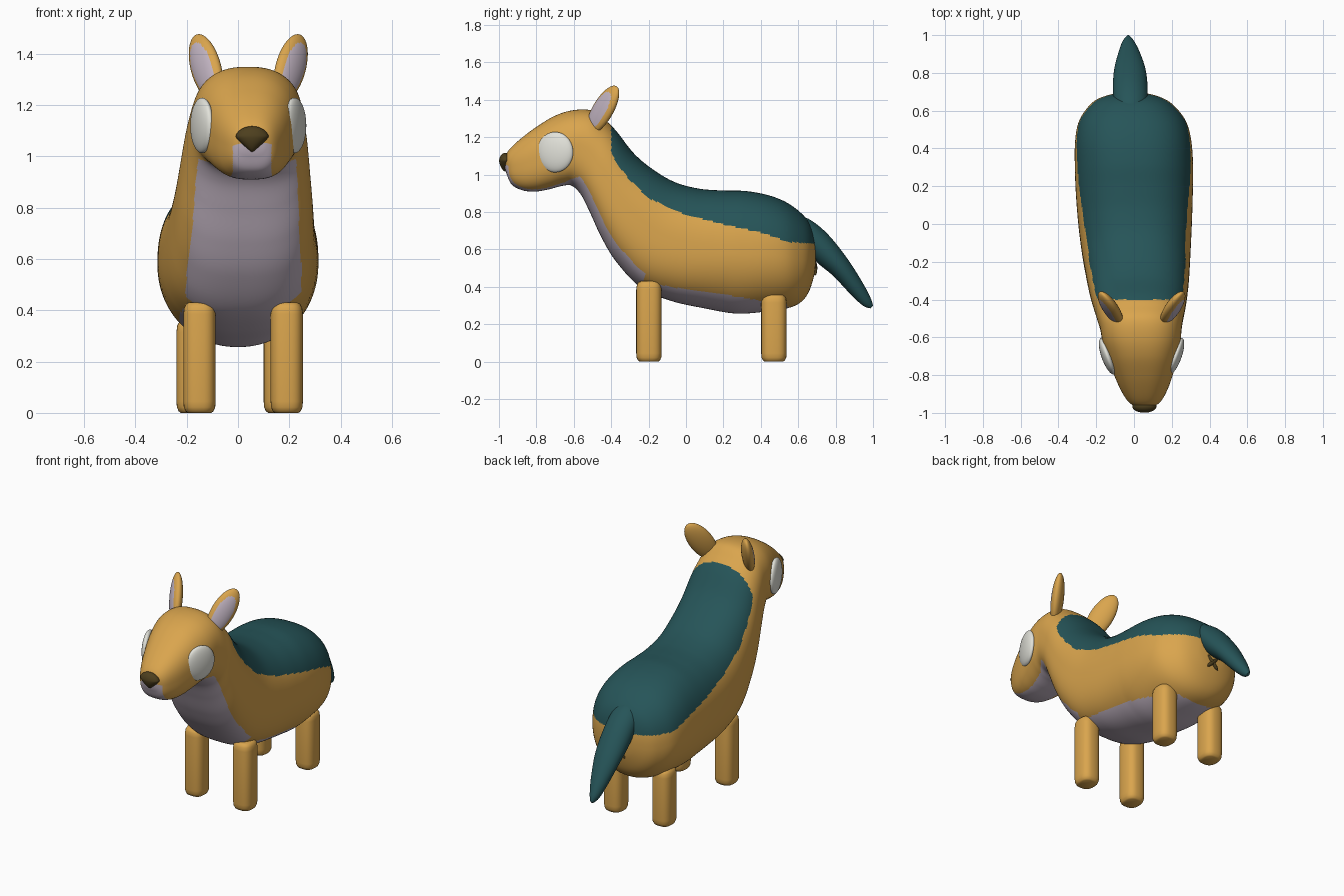
import bpy, bmesh, math
from mathutils import Vector, Matrix

if "Cube" in bpy.data.objects:
    bpy.data.objects.remove(bpy.data.objects["Cube"])

def material(name, rgb):
    m = bpy.data.materials.new(name)
    m.diffuse_color = (*rgb, 1)
    m.use_nodes = True
    m.node_tree.nodes["Principled BSDF"].inputs["Base Color"].default_value = m.diffuse_color
    return m

GOLD = material("gold fur", (0.70, 0.376, 0.075))
TEAL = material("dark teal fur", (0.019, 0.089, 0.098))
LILAC = material("pale lilac fur", (0.53, 0.45, 0.53))
WHITE = material("eye white", (0.76, 0.76, 0.70))
BROWN = material("dark brown", (0.075, 0.05, 0.013))

def finish(name, bm, mats):
    bmesh.ops.recalc_face_normals(bm, faces=bm.faces)
    me = bpy.data.meshes.new(name)
    bm.to_mesh(me)
    bm.free()
    ob = bpy.data.objects.new(name, me)
    bpy.context.collection.objects.link(ob)
    for m in mats:
        me.materials.append(m)
    bpy.ops.object.select_all(action='DESELECT')
    ob.select_set(True)
    bpy.context.view_layer.objects.active = ob
    bpy.ops.object.shade_smooth_by_angle(angle=math.radians(50))
    return ob

def interp(pts, x):
    if x <= pts[0][0]:
        return pts[0][1]
    for (a, b), (c, d) in zip(pts, pts[1:]):
        if x <= c:
            return b + (d - b) * (x - a) / (c - a)
    return pts[-1][1]

def catmull(rows, steps):
    out = []
    for i in range(len(rows) - 1):
        p0, p1, p2, p3 = (rows[min(max(i + k, 0), len(rows) - 1)] for k in (-1, 0, 1, 2))
        for s in range(steps):
            t = s / steps
            out.append([0.5 * (2*b + (c - a)*t + (2*a - 5*b + 4*c - d)*t*t + (3*b - a - 3*c + d)*t**3)
                        for a, b, c, d in zip(p0, p1, p2, p3)])
    out.append(list(rows[-1]))
    return out

def spow(v, e):
    return math.copysign(abs(v) ** e, v)

def loft(name, rows, steps, seg, mats, upper=2.0, lower=lambda y: 2.0, rule=None):
    """Rows are: top y, top z, bottom y, bottom z, half width, centre x."""
    bm = bmesh.new()
    rings = []
    for ty, tz, by, bz, w, cx in catmull(rows, steps):
        ring = []
        for k in range(seg):
            a = 2 * math.pi * (k + 0.5) / seg
            s = math.sin(a)
            e = 2 / (upper if s > 0 else lower(by))
            h = spow(s, e)
            ring.append(bm.verts.new((cx + w * spow(math.cos(a), e),
                                      (ty + by)/2 + (ty - by)/2*h, (tz + bz)/2 + (tz - bz)/2*h)))
        rings.append(ring)
    for r, q in zip(rings, rings[1:]):
        for k in range(seg):
            f = bm.faces.new((r[k], r[(k+1) % seg], q[(k+1) % seg], q[k]))
            if rule:
                f.material_index = rule(f.calc_center_median(), k >= seg // 2)
    bm.faces.new(rings[0])
    bm.faces.new(rings[-1])
    return finish(name, bm, mats)

# Body with neck and head: one loft, coloured by region
BODY = [
    (-.972, 1.065, -.970, 1.045, .012, .055), (-.965, 1.10, -.958, 1.00, .055, .055),
    (-.94, 1.14, -.93, .945, .090, .055), (-.88, 1.195, -.87, .915, .125, .053),
    (-.80, 1.255, -.80, .910, .155, .050), (-.70, 1.315, -.73, .922, .182, .045),
    (-.60, 1.345, -.66, .940, .205, .040), (-.50, 1.342, -.61, .940, .215, .037),
    (-.43, 1.29, -.56, .890, .228, .033), (-.37, 1.23, -.51, .790, .242, .030),
    (-.28, 1.115, -.45, .660, .258, .025), (-.18, 1.03, -.37, .530, .272, .020),
    (-.06, .960, -.24, .395, .287, .012), (.07, .925, -.08, .325, .300, .006),
    (.20, .915, .10, .285, .309, .002), (.32, .912, .27, .257, .313, 0),
    (.44, .890, .43, .268, .308, -.004), (.54, .850, .54, .285, .285, -.008),
    (.62, .790, .61, .315, .235, -.012), (.665, .730, .655, .370, .180, -.015),
    (.69, .650, .685, .460, .100, -.015), (.696, .570, .695, .540, .015, -.015)]
BACK = [(-.40, 1.12), (-.37, 1.06), (-.30, .97), (-.20, .875), (0, .785),
        (.20, .735), (.40, .69), (.55, .64), (.70, .63)]
BIB = [(-.90, .075), (-.75, .09), (-.65, .12), (-.57, .19), (-.50, .20), (-.30, .225)]
BELLY = [(-.25, .43), (-.13, .41), (0, .385), (.20, .36), (.40, .325), (.53, .315), (.58, .25)]
MIDDLE = [(-.9, .055), (-.6, .037), (-.25, .022)]

def fur(c, low):
    if c.y > -.40 and c.z > interp(BACK, c.y):
        return 1
    if c.y > -.22:
        return 2 if c.z < interp(BELLY, c.y) else 0
    return 2 if low and abs(c.x - interp(MIDDLE, c.y)) < interp(BIB, c.y) else 0

loft("body", BODY, 10, 200, [GOLD, TEAL, LILAC], 2.4,
     lambda y: interp([(-.3, 2.8), (.2, 2.1)], y), fur)

# Tail
TAIL = [(.60, .785, .56, .72, .05, -.018), (.67, .755, .60, .65, .085, -.018),
        (.76, .680, .69, .54, .092, -.02), (.86, .555, .785, .46, .082, -.022),
        (.94, .430, .88, .36, .055, -.026), (.985, .345, .945, .30, .03, -.03),
        (1.0, .300, .985, .285, .008, -.03)]
loft("tail", TAIL, 5, 40, [TEAL])

# Legs: rounded square posts
def leg(name, x, y, top):
    bm = bmesh.new()
    rings = []
    for z, s in ((0, .72), (.006, .86), (.022, .97), (.045, 1), (top - .045, 1),
                 (top - .02, .95), (top - .005, .82), (top, .65)):
        ring = []
        for k in range(32):
            a = 2 * math.pi * k / 32
            ring.append(bm.verts.new((x + .063 * s * spow(math.cos(a), .75),
                                      y + .068 * s * spow(math.sin(a), .75), z)))
        rings.append(ring)
    for r, q in zip(rings, rings[1:]):
        for k in range(32):
            bm.faces.new((r[k], r[(k+1) % 32], q[(k+1) % 32], q[k]))
    bm.faces.new(rings[0])
    bm.faces.new(rings[-1])
    finish(name, bm, [GOLD])

leg("front_leg_left", -.15, -.198, .43)
leg("front_leg_right", .19, -.198, .43)
leg("back_leg_left", -.177, .47, .36)
leg("back_leg_right", .163, .47, .36)

def ball(name, centre, axes, sizes, mats, shape=None, rule=None):
    """Ellipsoid along three axes; rule colours faces in unit-sphere space."""
    bm = bmesh.new()
    bmesh.ops.create_uvsphere(bm, u_segments=64, v_segments=40, radius=1)
    if rule:
        for f in bm.faces:
            f.material_index = rule(f.calc_center_median())
    for v in bm.verts:
        p = shape(v.co) if shape else v.co
        v.co = Vector(centre) + sum((Vector(a) * (s * c) for a, s, c in zip(axes, sizes, p)), Vector())
    return finish(name, bm, mats)

# Eyes and ears, mirrored about the head's centre line
HEAD_X = .04
for side, label in ((1, "right"), (-1, "left")):
    t = math.radians(20)
    n = Vector((side * math.cos(t), -math.sin(t), 0))
    ball("eye_" + label, (HEAD_X + side * .180, -.70, 1.12),
         (n, n.cross(Vector((0, 0, 1))), (0, 0, 1)), (.032, .102, .108), [WHITE])

    up = Vector((side * .27, .50, .82)).normalized()
    n = Vector((side * .65, -.72, .1))
    n = (n - up * n.dot(up)).normalized()
    # Lilac inner ear is an oval on the outward front face
    ball("ear_" + label, (HEAD_X + side * .165, -.445, 1.345),
         (n, up.cross(n), up), (.036, .070, .152), [GOLD, LILAC],
         rule=lambda c: 1 if c.x > 0 and (c.y / .72)**2 + ((c.z + .05) / .76)**2 < 1 else 0)

XYZ = tuple(Matrix.Identity(3))

# Nose: rounded triangle pointing down
def taper(c):
    k = 1 if c.z > .2 else max(.12, 1 - .62 * (.2 - c.z))
    return Vector((c.x * k, c.y * (.6 + .4 * k), c.z))
ball("nose", (.055, -.965, 1.067), XYZ, (.066, .035, .05), [BROWN], shape=taper)

# Small cross under the tail
for i, a in enumerate((math.pi / 4, -math.pi / 4)):
    ball("rear_cross_%d" % (i + 1), (-.015, .690, .50),
         ((math.cos(a), 0, math.sin(a)), (0, 1, 0), (-math.sin(a), 0, math.cos(a))),
         (.054, .012, .012), [BROWN])
